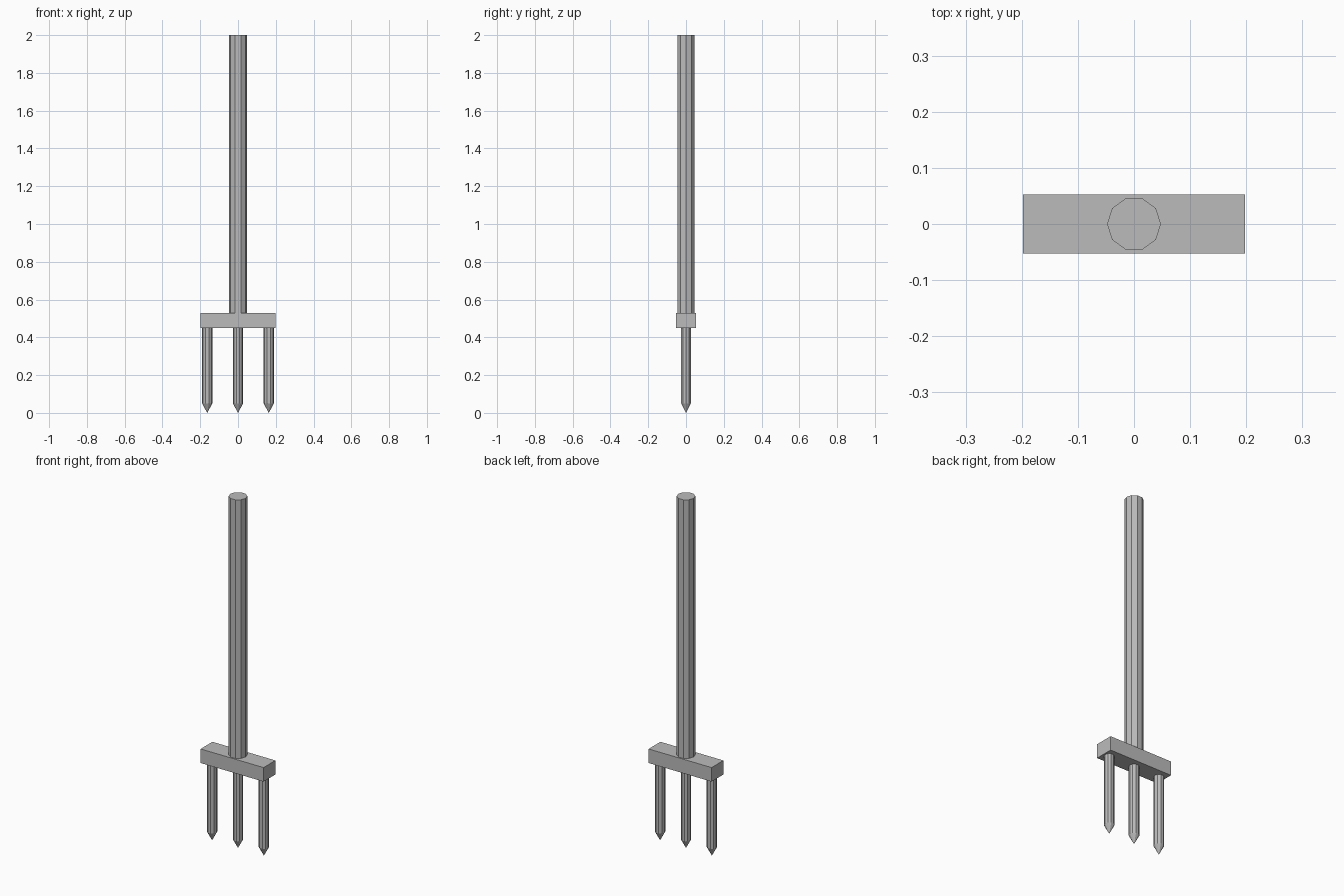
import bpy, bmesh
from math import radians
from mathutils import Matrix

cube = bpy.data.objects.get("Cube")
if cube:
    bpy.data.objects.remove(cube, do_unlink=True)

SIDES = 10
COLOUR = (0.5, 0.5, 0.5, 1)
steel = bpy.data.materials.new("grey_steel")
steel.use_nodes = True
steel.diffuse_color = COLOUR
steel.node_tree.nodes["Principled BSDF"].inputs["Base Color"].default_value = COLOUR


def finish(name, bm, location=(0, 0, 0)):
    bmesh.ops.recalc_face_normals(bm, faces=bm.faces)
    mesh = bpy.data.meshes.new(name)
    bm.to_mesh(mesh)
    bm.free()
    mesh.materials.append(steel)
    obj = bpy.data.objects.new(name, mesh)
    obj.location = location
    bpy.context.collection.objects.link(obj)
    return obj


def add_rod(bm, bottom_radius, top_radius, low, high):
    # Flat facet to the front, corner on the x axis
    turn = Matrix.Translation((0, 0, (low + high) / 2)) @ Matrix.Rotation(radians(90), 4, "Z")
    bmesh.ops.create_cone(bm, cap_ends=True, segments=SIDES, radius1=bottom_radius,
                          radius2=top_radius, depth=high - low, matrix=turn)


# Long handle
bm = bmesh.new()
add_rod(bm, 0.048, 0.048, 0.53, 2.0)
finish("handle", bm)

# Crossbar
bm = bmesh.new()
bmesh.ops.create_cube(bm, size=1, matrix=Matrix.Diagonal((0.396, 0.106, 0.08, 1)))
finish("crossbar", bm, (0, 0, 0.49))

# Prongs with pointed tips
for name, x in (("right_prong", -0.163), ("middle_prong", 0), ("left_prong", 0.163)):
    bm = bmesh.new()
    add_rod(bm, 0.027, 0.027, 0.05, 0.45)
    add_rod(bm, 0, 0.027, 0, 0.05)
    bmesh.ops.remove_doubles(bm, verts=bm.verts, dist=0.0001)
    inner = [f for f in bm.faces if len(f.verts) == SIDES and f.calc_center_median().z < 0.1]
    bmesh.ops.delete(bm, geom=inner, context="FACES_ONLY")
    finish(name, bm, (x, 0, 0))
